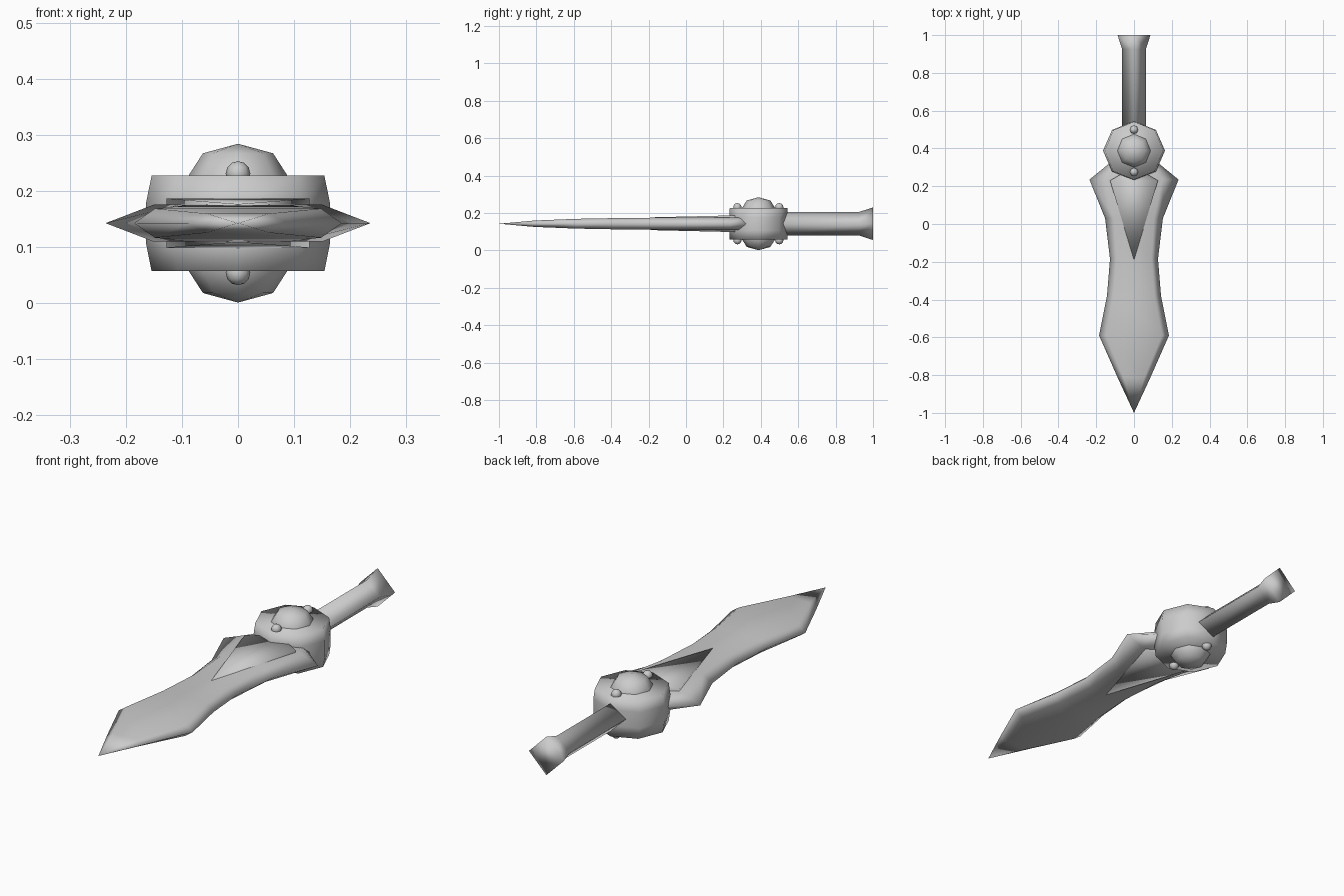
import bpy, bmesh, math

if "Cube" in bpy.data.objects:
    bpy.data.objects.remove(bpy.data.objects["Cube"])

ZC = 0.1425   # mid plane of the sword
HUB_Y = 0.388


def finish(name, bm):
    bmesh.ops.recalc_face_normals(bm, faces=bm.faces)
    for f in bm.faces:
        f.smooth = True
    me = bpy.data.meshes.new(name)
    bm.to_mesh(me)
    bm.free()
    ob = bpy.data.objects.new(name, me)
    bpy.context.collection.objects.link(ob)
    return ob


def loft(name, rings):
    """Skin a list of rings; a ring of one point closes to a tip."""
    bm = bmesh.new()
    vs = [[bm.verts.new(p) for p in r] for r in rings]
    for a, b in zip(vs, vs[1:]):
        n = max(len(a), len(b))
        for i in range(n):
            j = (i + 1) % n
            if len(a) == 1:
                bm.faces.new((a[0], b[i], b[j]))
            elif len(b) == 1:
                bm.faces.new((a[i], a[j], b[0]))
            else:
                bm.faces.new((a[i], a[j], b[j], b[i]))
    for r in (vs[0], vs[-1]):
        if len(r) > 2:
            bm.faces.new(r)
    return finish(name, bm)


def ring_z(rx, ry, z, n=8):
    if rx == 0:
        return [(0, HUB_Y, z)]
    return [(rx * math.cos(k * math.tau / n), HUB_Y + ry * math.sin(k * math.tau / n), z)
            for k in range(n)]


# Blade: six-sided section (edge width, flat width, half thickness) along y
stations = [(-0.81, 0.088, 0.055, 0.017), (-0.59, 0.185, 0.148, 0.026),
            (-0.38, 0.143, 0.108, 0.030), (-0.185, 0.127, 0.092, 0.032),
            (0.03, 0.153, 0.105, 0.033), (0.235, 0.236, 0.150, 0.033),
            (0.305, 0.150, 0.100, 0.033), (0.37, 0.08, 0.05, 0.033)]
rings = [[(0, -1.0, ZC)]]
for y, w, f, t in stations:
    rings.append([(w, y, ZC), (f, y, ZC + t), (-f, y, ZC + t),
                  (-w, y, ZC), (-f, y, ZC - t), (f, y, ZC - t)])
loft("blade", rings)

# Raised V-shaped plate on both faces of the blade
plate = [(0, -0.19, 0.034), (0.127, 0.23, 0.044), (0.05, 0.275, 0.044),
         (0.05, 0.34, 0.044), (-0.05, 0.34, 0.044), (-0.05, 0.275, 0.044),
         (-0.127, 0.23, 0.044)]
loft("blade_v_plate", [[(x, y, ZC + s * h) for x, y, h in plate] for s in (-1, 1)])

# Octagonal hub, slightly bulged at mid height
loft("hub", [ring_z(0.154, 0.154, 0.057), ring_z(0.164, 0.156, 0.107),
             ring_z(0.164, 0.156, 0.178), ring_z(0.154, 0.154, 0.227)])

# Domes and studs on both faces of the hub
for s, side in ((1, "top"), (-1, "bottom")):
    loft("dome_" + side, [ring_z(r, r, ZC + s * h) for r, h in
                          ((0.09, 0.065), (0.088, 0.085), (0.0625, 0.1245), (0, 0.1415))])
    for y, end in ((0.275, "front"), (0.499, "rear")):
        bm = bmesh.new()
        bmesh.ops.create_uvsphere(bm, u_segments=8, v_segments=6, radius=0.022)
        bmesh.ops.translate(bm, verts=bm.verts, vec=(0, y, ZC + s * 0.0885))
        finish("stud_%s_%s" % (side, end), bm)

# Four-sided grip with flared pommel
loft("grip", [[(r, y, ZC), (0, y, ZC + r), (-r, y, ZC), (0, y, ZC - r)]
              for y, r in ((0.48, 0.063), (0.925, 0.063), (1.0, 0.087))])
